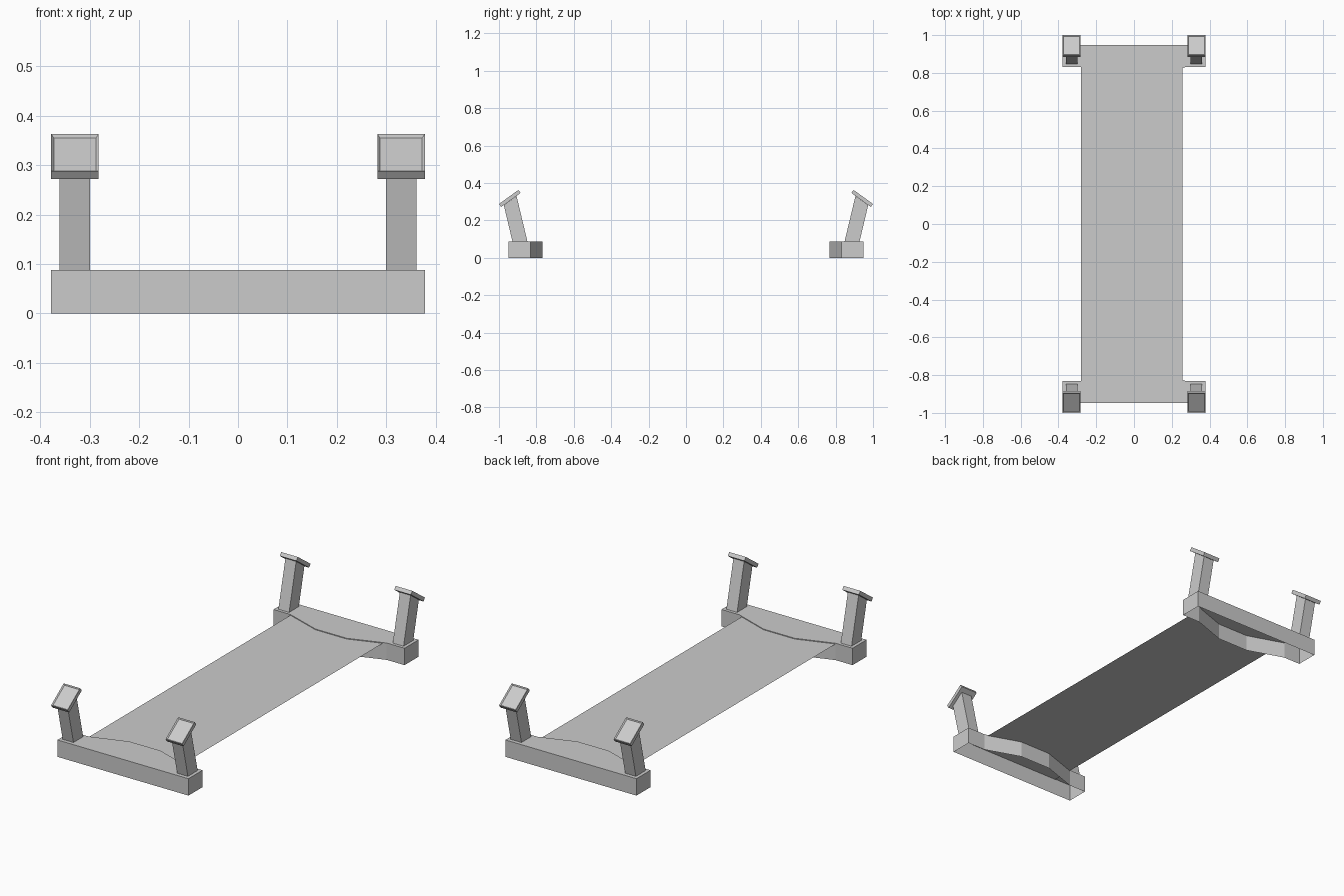
import bpy, bmesh
from mathutils import Vector

if "Cube" in bpy.data.objects:
    bpy.data.objects.remove(bpy.data.objects["Cube"])


def make_object(name, bm):
    mesh = bpy.data.meshes.new(name)
    bm.to_mesh(mesh)
    bm.free()
    ob = bpy.data.objects.new(name, mesh)
    bpy.context.collection.objects.link(ob)
    return ob


def extrude_profile(points, offset):
    """Closed prism from a planar outline; returns the bmesh and its first cap."""
    bm = bmesh.new()
    cap = bm.faces.new([bm.verts.new(p) for p in points])
    off = Vector(offset)
    end = [bm.verts.new(Vector(p) + off) for p in points]
    base = list(cap.verts)
    far_cap = bm.faces.new(end[::-1])
    n = len(base)
    for i in range(n):
        j = (i + 1) % n
        bm.faces.new((base[j], base[i], end[i], end[j]))
    bmesh.ops.recalc_face_normals(bm, faces=bm.faces[:])
    return bm, cap, far_cap


HEIGHT = 0.088
END_OUTLINE = [(-0.378, 0.948), (-0.378, 0.832), (-0.28, 0.832), (-0.09, 0.767),
               (0.09, 0.767), (0.275, 0.832), (0.378, 0.832), (0.378, 0.948)]
POST_SIDE = [(0.848, HEIGHT), (0.928, HEIGHT), (0.974, 0.2815), (0.906, 0.331)]
CAP_SIDE = [(1.0, 0.288), (0.896, 0.363), (0.884, 0.347), (0.988, 0.272)]

for end_name, sy in (("front", -1), ("back", 1)):
    # Hollow end block, open underneath
    bm, bottom, _ = extrude_profile([(x, y * sy, 0) for x, y in END_OUTLINE],
                                    (0, 0, HEIGHT))
    bmesh.ops.delete(bm, geom=[bottom], context='FACES_ONLY')
    make_object(end_name + "_end_block", bm)

    for side_name, sx in (("left", -1), ("right", 1)):
        prefix = f"{end_name}_{side_name}"
        # Leaning post
        bm, _, _ = extrude_profile([(sx * 0.33 - 0.031, y * sy, z) for y, z in POST_SIDE],
                                   (0.062, 0, 0))
        make_object(prefix + "_post", bm)

        # Tilted cap with a recessed panel on its outer face
        bm, _, _ = extrude_profile([(sx * 0.33 - 0.048, y * sy, z) for y, z in CAP_SIDE],
                                   (0.096, 0, 0))
        panel = max(bm.faces, key=lambda f: f.normal.z)
        bmesh.ops.inset_region(bm, faces=[panel], thickness=0.008, depth=0)
        bmesh.ops.translate(bm, verts=panel.verts[:], vec=panel.normal * -0.006)
        make_object(prefix + "_cap", bm)

# Thin deck sheet between the ends
bm = bmesh.new()
bm.faces.new([bm.verts.new(p) for p in ((-0.28, -0.945, 0.084), (0.257, -0.945, 0.084),
                                        (0.257, 0.945, 0.084), (-0.28, 0.945, 0.084))])
make_object("deck", bm)
